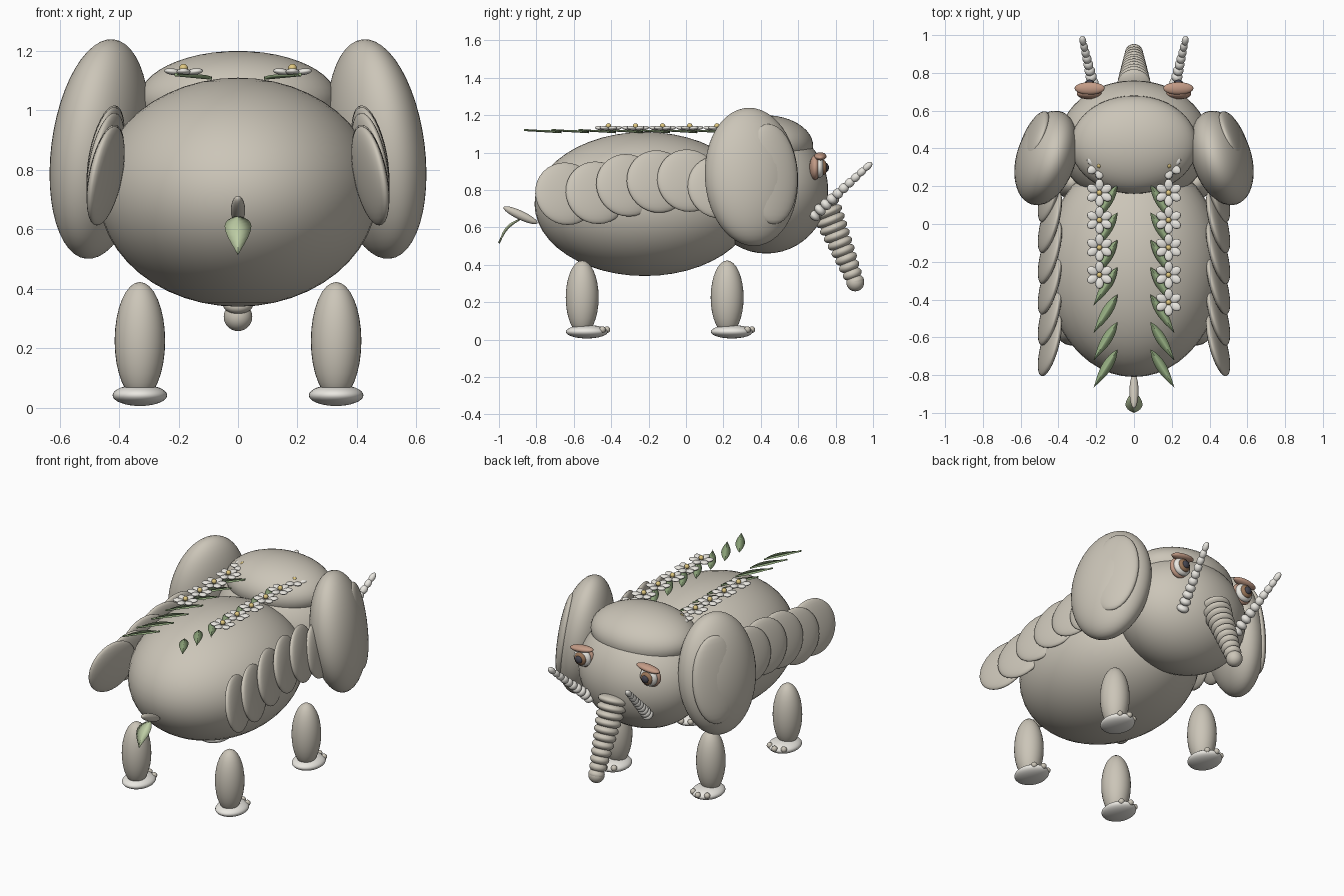
import bpy, bmesh
from math import radians, sin, cos, pi, atan2, asin
from mathutils import Matrix, Vector, Euler

if "Cube" in bpy.data.objects:
    bpy.data.objects.remove(bpy.data.objects["Cube"])


def material(name, r, g, b):
    m = bpy.data.materials.new(name)
    m.diffuse_color = (r, g, b, 1)
    m.use_nodes = True
    m.node_tree.nodes["Principled BSDF"].inputs["Base Color"].default_value = m.diffuse_color
    return m


HIDE = material("hide", 0.60, 0.56, 0.48)
IVORY = material("ivory", 0.82, 0.80, 0.75)
LEAF = material("leaf_green", 0.30, 0.42, 0.22)
PALE = material("pale_green", 0.52, 0.62, 0.38)
YELLOW = material("yellow", 0.75, 0.58, 0.22)
BROWN = material("lid_brown", 0.55, 0.33, 0.24)
DARK = material("dark", 0.06, 0.06, 0.08)
IRIS = material("iris", 0.32, 0.18, 0.10)


def finish(name, bm, mat):
    mesh = bpy.data.meshes.new(name)
    bm.to_mesh(mesh)
    bm.free()
    for p in mesh.polygons:
        p.use_smooth = True
    mesh.materials.append(mat)
    ob = bpy.data.objects.new(name, mesh)
    bpy.context.collection.objects.link(ob)
    return ob


def balls(name, items, mat, seg=32):
    """One object made of ellipsoids: (centre, radii, rotation in degrees)."""
    bm = bmesh.new()
    for loc, size, rot in items:
        e = Euler([radians(a) for a in rot]).to_matrix().to_4x4()
        m = Matrix.Translation(loc) @ e @ Matrix.Diagonal((*size, 1))
        bmesh.ops.create_uvsphere(bm, u_segments=seg, v_segments=seg // 2, radius=1, matrix=m)
    return finish(name, bm, mat)


def ball(name, loc, size, rot=(0, 0, 0), mat=HIDE, seg=32):
    return balls(name, [(loc, size, rot)], mat, seg)


def leaf(name, base, tip, width, mat, sag=0.0):
    """Pointed, slightly folded leaf with a midrib, between two points."""
    base, tip = Vector(base), Vector(tip)
    d = tip - base
    side = d.cross(Vector((0, 0, 1))).normalized()
    up = side.cross(d).normalized()
    bm = bmesh.new()
    n = 10
    rows = []
    for i in range(n + 1):
        t = i / n
        w = max(width * sin(pi * t ** 0.8), 0.001)
        c = base + d * t + up * sag * sin(pi * t)
        rows.append([bm.verts.new(c + side * w * k + up * h)
                     for k, h in ((-1, w * .25), (-.1, .002), (0, .006), (.1, .002), (1, w * .25), (0, -.005))])
    for a, b in zip(rows, rows[1:]):
        for j in range(6):
            bm.faces.new((a[j], a[(j + 1) % 6], b[(j + 1) % 6], b[j]))
    bm.faces.new(rows[0])
    bm.faces.new(rows[-1])
    bmesh.ops.recalc_face_normals(bm, faces=bm.faces)
    return finish(name, bm, mat)


# Body and head
ball("body", (0, -0.22, 0.725), (0.47, 0.59, 0.385), seg=48)
ball("head", (0, 0.43, 0.80), (0.40, 0.33, 0.34), seg=48)
ball("crown", (0, 0.42, 1.035), (0.335, 0.26, 0.165), seg=48)

# Trunk: tapering rings along a gentle curve
trunk = []
for i in range(11):
    t = i / 10
    y = 0.735 + 0.17 * t ** 0.95
    z = 0.72 - 0.41 * t
    r = 0.09 - 0.042 * t
    trunk.append(((0, y, z), (r, 0.033, r), (-68, 0, 0)))
trunk.append(((0, 0.905, 0.306), (0.048, 0.048, 0.048), (0, 0, 0)))
balls("trunk", trunk, HIDE)

# Tail with leaf tuft
ball("tail", (0, -0.885, 0.665), (0.024, 0.10, 0.024), (-25, 0, 0))
leaf("tail_tuft", (0, -0.885, 0.645), (0, -1.0, 0.515), 0.045, PALE, 0.018)

for s, side in ((-1, "left"), (1, "right")):
    # Ears, leaning inward at the top and front
    ball(side + "_ear", (s * 0.465, 0.35, 0.87), (0.15, 0.258, 0.372), (0, -s * 7.5, s * 18), seg=48)
    ball(side + "_inner_ear", (s * 0.53, 0.455, 0.885), (0.045, 0.155, 0.27), (0, -s * 7.5, s * 25))

    # Overlapping side discs
    discs = []
    for i, z in enumerate((0.78, 0.785, 0.825, 0.845, 0.85, 0.815, 0.80)):
        discs.append(((s * 0.445, -0.64 + 0.163 * i, z), (0.036, 0.172, 0.17), (0, -s * 11, s * 15)))
    balls(side + "_flank_discs", discs, HIDE)

    # Legs, feet and toes
    for y, end in ((-0.555, "tail_end"), (0.22, "head_end")):
        x = s * 0.33
        ball(f"{side}_{end}_leg", (x, y, 0.225), (0.085, 0.088, 0.198))
        ball(f"{side}_{end}_foot", (x, y + 0.025, 0.042), (0.092, 0.112, 0.036), mat=IVORY)
        balls(f"{side}_{end}_toes",
              [((x + k * 0.05, y + 0.132 - abs(k) * 0.024, 0.053), (0.018,) * 3, (0, 0, 0)) for k in (-1, 0, 1)],
              HIDE, 16)

    # Tusk of graded beads
    tusk = []
    for i in range(10):
        t = i / 9
        r = 0.036 - 0.018 * t
        tusk.append(((s * (0.205 + 0.066 * t), 0.685 + 0.285 * t, 0.665 + 0.26 * t),
                     (r, 0.024 + 0.008 * t, r), (42, 0, -s * 12)))
    balls(side + "_tusk", tusk, IVORY, 24)

    # Eye and lid
    ex = s * 0.235
    ball(side + "_eye_socket", (ex, 0.69, 0.92), (0.068, 0.03, 0.066), mat=BROWN)
    ball(side + "_eye_white", (ex, 0.712, 0.92), (0.058, 0.03, 0.056), mat=IVORY)
    ball(side + "_iris", (ex, 0.733, 0.92), (0.04, 0.022, 0.04), mat=IRIS)
    ball(side + "_pupil", (ex, 0.748, 0.92), (0.024, 0.016, 0.024), mat=DARK)
    ball(side + "_eyelid", (ex, 0.718, 0.98), (0.08, 0.033, 0.02), (0, s * 6, 0), BROWN)

    # Garland leaves
    for i in range(7):
        y = -0.865 + 0.145 * i
        leaf(f"{side}_garland_leaf_{i}", (s * 0.088, y + 0.2, 1.108), (s * 0.213, y, 1.12), 0.027, LEAF)

    # Garland flowers
    petals, hearts = [], []
    for i in range(6 if s > 0 else 5):
        cx, cy = s * 0.183, 0.31 - 0.145 * i
        for k in range(6):
            a = k * 60 + 30
            petals.append(((cx + 0.042 * cos(radians(a)), cy + 0.042 * sin(radians(a)), 1.13),
                           (0.031, 0.023, 0.011), (0, -8, a)))
        hearts.append(((cx, cy, 1.142), (0.015,) * 3, (0, 0, 0)))
    balls(side + "_garland_petals", petals, IVORY, 16)
    balls(side + "_garland_flower_hearts", hearts, YELLOW, 12)
